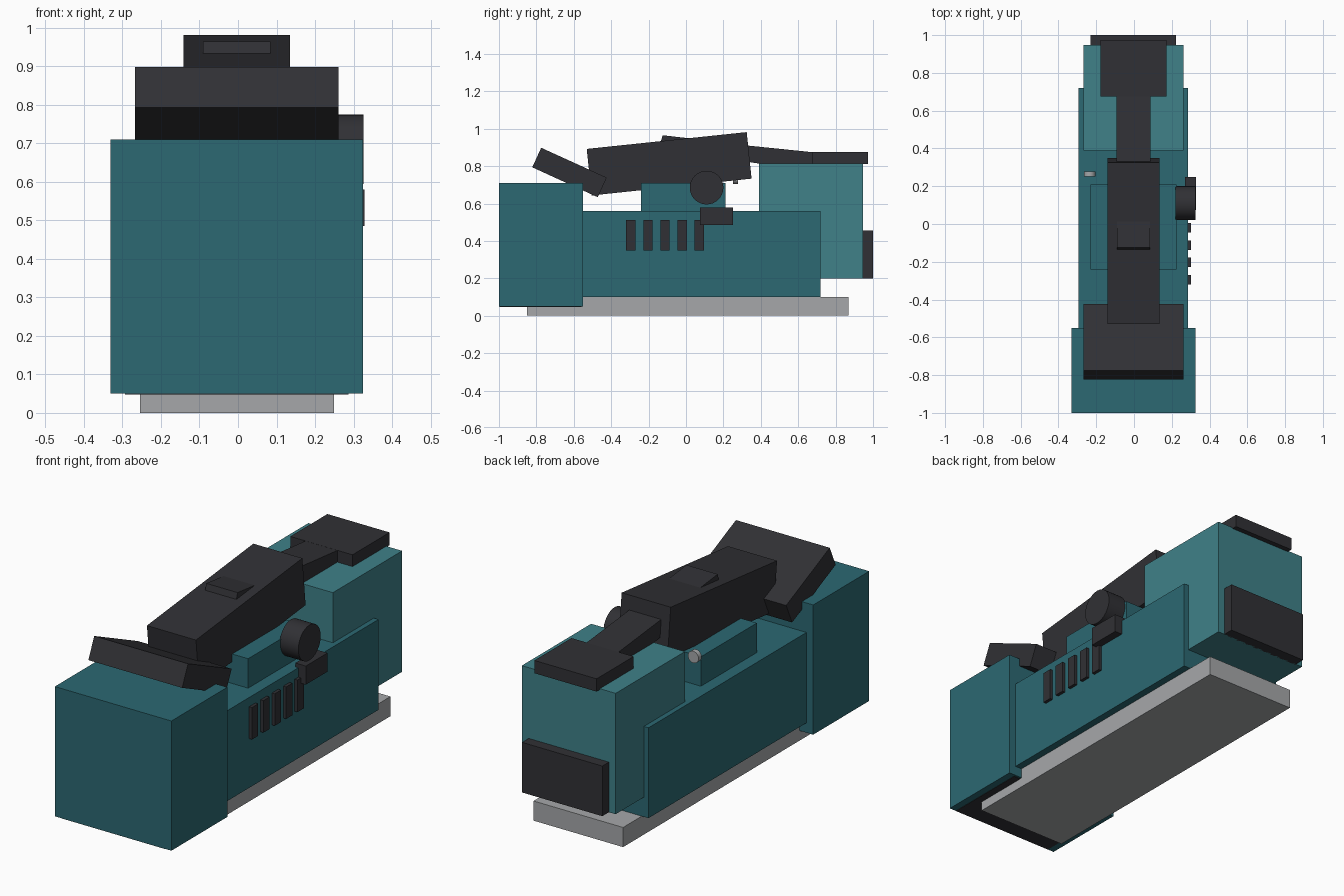
import bpy, bmesh, math

if "Cube" in bpy.data.objects:
    bpy.data.objects.remove(bpy.data.objects["Cube"])

CX = -0.003  # centre line of the body


def material(name, rgb):
    m = bpy.data.materials.new(name)
    m.diffuse_color = (*rgb, 1)
    m.use_nodes = True
    m.node_tree.nodes["Principled BSDF"].inputs["Base Color"].default_value = m.diffuse_color
    return m


teal = material("teal", (0.025, 0.14, 0.17))
light_teal = material("light_teal", (0.05, 0.22, 0.25))
dark = material("dark", (0.03, 0.03, 0.035))
grey = material("grey", (0.38, 0.39, 0.4))


def prism(name, profile, x0, x1, mat):
    """Extrude a (y, z) profile along x."""
    bm = bmesh.new()
    face = bm.faces.new([bm.verts.new((x0, y, z)) for y, z in profile])
    ext = bmesh.ops.extrude_face_region(bm, geom=[face])
    moved = [v for v in ext["geom"] if isinstance(v, bmesh.types.BMVert)]
    bmesh.ops.translate(bm, verts=moved, vec=(x1 - x0, 0, 0))
    bmesh.ops.recalc_face_normals(bm, faces=bm.faces)
    mesh = bpy.data.meshes.new(name)
    bm.to_mesh(mesh)
    bm.free()
    mesh.materials.append(mat)
    ob = bpy.data.objects.new(name, mesh)
    bpy.context.collection.objects.link(ob)
    return ob


def box(name, x0, x1, y0, y1, z0, z1, mat):
    return prism(name, [(y0, z0), (y1, z0), (y1, z1), (y0, z1)], x0, x1, mat)


def mid_box(name, half, y0, y1, z0, z1, mat):
    return box(name, CX - half, CX + half, y0, y1, z0, z1, mat)


def tilted_box(name, half, y, z, length, height, degrees, mat):
    c, s = math.cos(math.radians(degrees)), math.sin(math.radians(degrees))
    l, h = length / 2, height / 2
    corners = [(-l, -h), (l, -h), (l, h), (-l, h)]
    return prism(name, [(y + a * c - b * s, z + a * s + b * c) for a, b in corners],
                 CX - half, CX + half, mat)


def cylinder(name, r, depth, loc, rot, mat):
    bpy.ops.mesh.primitive_cylinder_add(vertices=32, radius=r, depth=depth,
                                        location=loc, rotation=rot)
    ob = bpy.context.object
    ob.name = name
    ob.data.materials.append(mat)
    bpy.ops.object.shade_smooth_by_angle()


# Sole and housings
mid_box("sole_plate", 0.252, -0.85, 0.87, 0, 0.10, grey)
mid_box("front_housing", 0.328, -1.0, -0.55, 0.05, 0.71, teal)
mid_box("front_underside", 0.29, -0.998, -0.56, 0.048, 0.33, dark)
mid_box("main_body", 0.29, -0.551, 0.72, 0.10, 0.56, teal)
mid_box("motor_block", 0.228, -0.24, 0.21, 0.55, 0.71, teal)
mid_box("rear_housing", 0.264, 0.39, 0.947, 0.20, 0.815, light_teal)
mid_box("rear_bumper", 0.226, 0.94, 1.0, 0.20, 0.455, dark)

# Top grip, its neck and rear mount
tilted_box("main_grip", 0.138, -0.09, 0.8125, 0.86, 0.25, 6, dark)
prism("grip_switch", [(-0.125, 0.965), (-0.135, 0.93), (-0.10, 0.90), (0.05, 0.90), (0.05, 0.945)],
      CX - 0.088, CX + 0.088, dark)
prism("grip_neck", [(0.28, 0.83), (0.45, 0.805), (0.70, 0.805), (0.70, 0.872), (0.28, 0.915)],
      CX - 0.09, CX + 0.09, dark)
mid_box("rear_grip_mount", 0.175, 0.675, 0.973, 0.81, 0.875, dark)

# Front grip, tilted down towards the back
tilted_box("front_grip", 0.264, -0.623, 0.766, 0.385, 0.115, -24.5, dark)

# Right side controls and vents
cylinder("tracking_knob", 0.09, 0.105, (0.273, 0.11, 0.685), (0, math.pi / 2, 0), dark)
box("side_switch", 0.27, 0.329, 0.075, 0.25, 0.485, 0.58, dark)
for i in range(5):
    y = -0.32 + i * 0.0915
    box(f"vent_{i + 1}", 0.27, 0.303, y, y + 0.05, 0.35, 0.513, dark)

# Lock button on the left
cylinder("lock_button", 0.03, 0.025, (-0.235, 0.265, 0.735), (math.pi / 2, 0, 0), grey)
